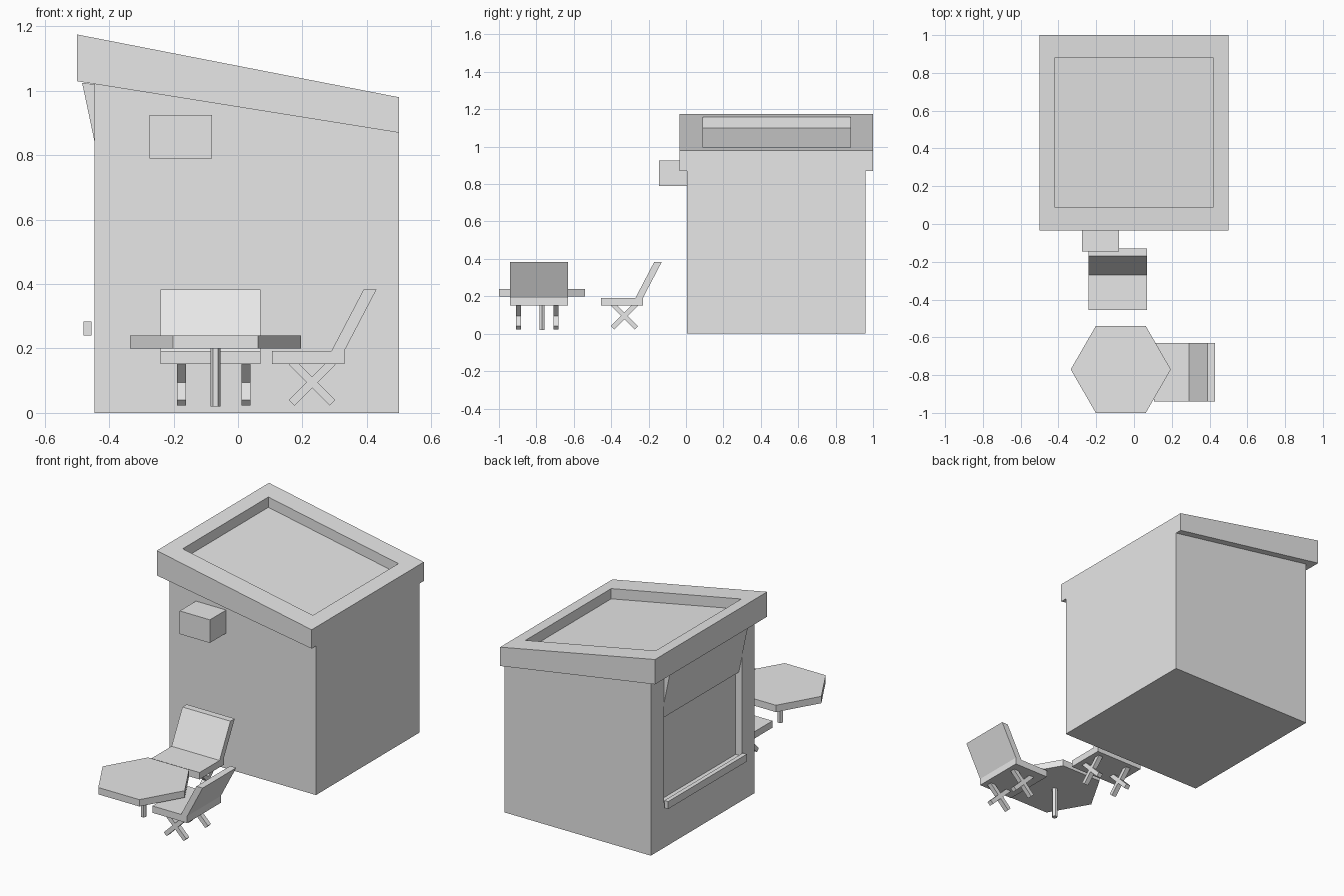
import bpy, bmesh, math
from mathutils import Matrix, Vector

if "Cube" in bpy.data.objects:
    bpy.data.objects.remove(bpy.data.objects["Cube"], do_unlink=True)

GREY = (0.8, 0.8, 0.8, 1.0)
grey = bpy.data.materials.new("plain_grey")
grey.use_nodes = True
grey.diffuse_color = GREY
grey.node_tree.nodes["Principled BSDF"].inputs["Base Color"].default_value = GREY


def prism(name, profile, start, end, axis="y", matrix=Matrix()):
    """Extrude a 2D profile along an axis: (x, z) along y, (y, z) along x, (x, y) along z."""
    place = {"x": lambda a, b, t: (t, a, b),
             "y": lambda a, b, t: (a, t, b),
             "z": lambda a, b, t: (a, b, t)}[axis]
    bm = bmesh.new()
    base = bm.faces.new([bm.verts.new(place(a, b, start)) for a, b in profile])
    grown = bmesh.ops.extrude_face_region(bm, geom=[base], use_keep_orig=True)
    shift = Vector(place(0, 0, end - start))
    bmesh.ops.translate(bm, vec=shift,
                        verts=[g for g in grown["geom"] if isinstance(g, bmesh.types.BMVert)])
    bmesh.ops.transform(bm, matrix=matrix, verts=bm.verts)
    bmesh.ops.recalc_face_normals(bm, faces=bm.faces)
    mesh = bpy.data.meshes.new(name)
    bm.to_mesh(mesh)
    bm.free()
    mesh.materials.append(grey)
    obj = bpy.data.objects.new(name, mesh)
    bpy.context.collection.objects.link(obj)
    return obj


def rect(x0, x1, z0, z1):
    return [(x0, z0), (x1, z0), (x1, z1), (x0, z1)]


def cut(obj, cutter):
    """Subtract the cutter and discard it."""
    cutter.hide_render = True
    mod = obj.modifiers.new("cut", "BOOLEAN")
    mod.operation = "DIFFERENCE"
    mod.solver = "EXACT"
    mod.object = cutter
    bpy.context.view_layer.objects.active = obj
    bpy.ops.object.modifier_apply(modifier=mod.name)
    bpy.data.objects.remove(cutter, do_unlink=True)


def roof_top(x):
    return 1.0775 - 0.195 * x


def roof_bottom(x):
    return 0.95 - 0.16 * x


# Kiosk body with a shallow serving window in its right wall
WALL_L, WALL_R = 0.5, -0.445
body = prism("kiosk_body", [(WALL_R, 0), (WALL_L, 0), (WALL_L, roof_bottom(WALL_L)),
                            (WALL_R, roof_bottom(WALL_R))], 0.005, 0.96)
cut(body, prism("window_cutter", rect(-0.6, -0.405, 0.26, 0.88), 0.12, 0.84))

# Tilted shutter above the window and counter rail below it
prism("window_shutter", [(-0.425, 0.745), (-0.405, 0.745), (-0.445, 1.02), (-0.484, 1.025)],
      0.12, 0.84)
prism("counter_rail", rect(-0.48, -0.455, 0.24, 0.283), 0.125, 0.85)

# Sloping roof slab with a sunken panel
roof = prism("roof", [(-0.5, roof_bottom(-0.5)), (0.5, roof_bottom(0.5)),
                      (0.5, roof_top(0.5)), (-0.5, roof_top(-0.5))], -0.035, 1.0)
R = 0.42
cut(roof, prism("roof_cutter", [(-R, roof_top(-R) - 0.06), (R, roof_top(R) - 0.06),
                                (R, 1.4), (-R, 1.4)], 0.09, 0.88))

# Wall unit on the front
prism("wall_unit", rect(-0.275, -0.08, 0.79, 0.925), -0.145, 0.005)


# Hexagonal table
def hexagon(radius):
    return [(-0.07 + radius * math.cos(i * math.pi / 3),
             -0.77 + radius * math.sin(i * math.pi / 3)) for i in range(6)]


prism("table_top", hexagon(0.265), 0.2, 0.24, "z")
prism("table_leg", hexagon(0.016), 0.02, 0.2, "z")


# Chairs: local origin at the crossing of the legs, backrest toward +y
SEAT = [(-0.125, 0.152), (0.1, 0.152), (0.1, 0.192), (0.2, 0.383),
        (0.16, 0.383), (0.06, 0.192), (-0.125, 0.192)]


def chair(name, location, turn):
    frame = Matrix.Translation(location) @ Matrix.Rotation(turn, 4, "Z")
    prism(name + "_seat", SEAT, -0.165, 0.145, "x", frame)
    for side, label in ((1, "left"), (-1, "right")):
        for lean in (1, -1):
            tilt = Matrix.Translation((side * 0.1, 0, 0.095)) @ \
                Matrix.Rotation(lean * math.pi / 4, 4, "X")
            prism(f"{name}_{label}_leg_{'front' if lean > 0 else 'rear'}",
                  rect(-0.0125, 0.0125, -0.09, 0.09), -0.014, 0.014, "x", frame @ tilt)


chair("back_chair", (-0.075, -0.33, 0), 0)
chair("side_chair", (0.23, -0.795, 0), -math.pi / 2)
